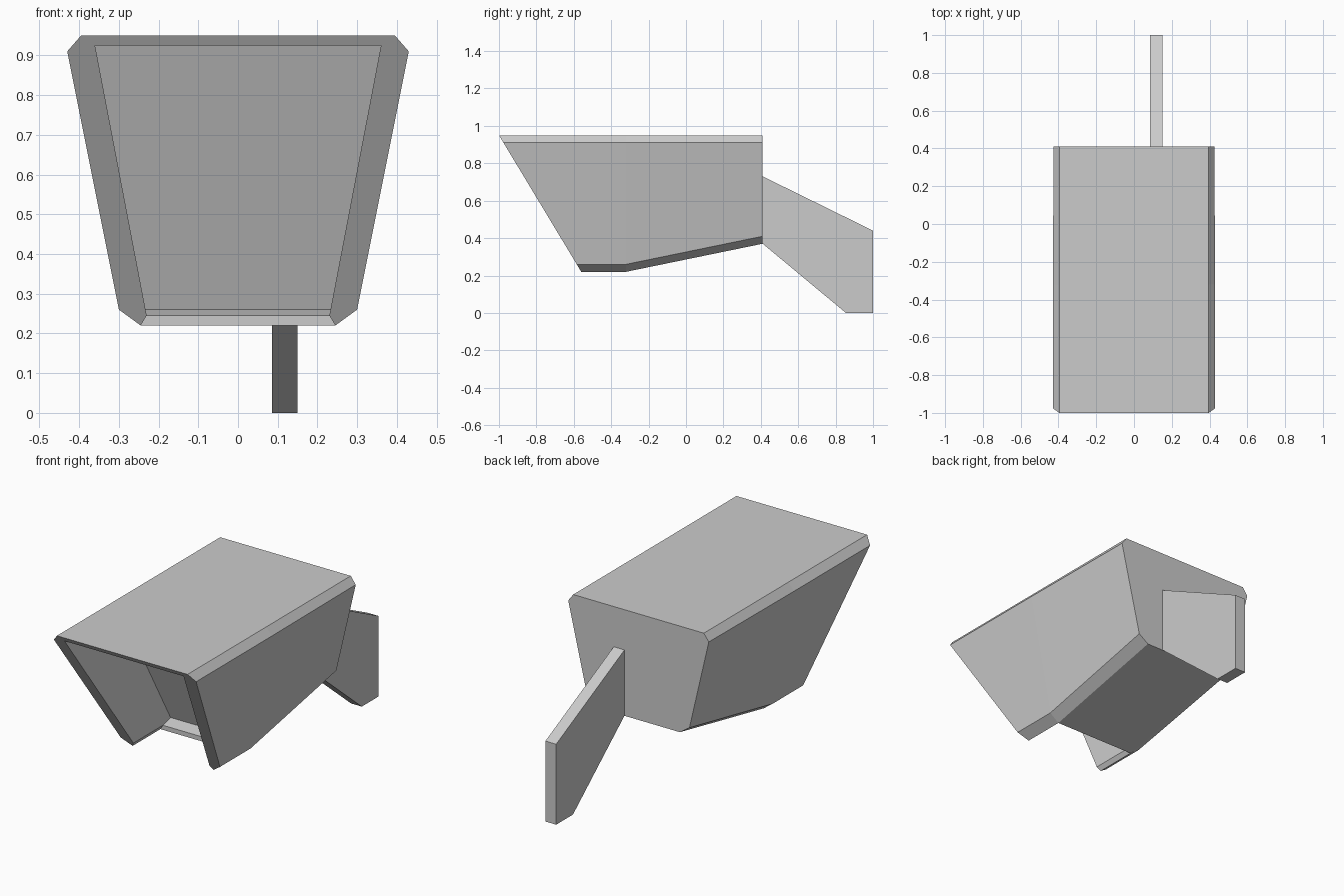
import bpy, bmesh

if "Cube" in bpy.data.objects:
    bpy.data.objects.remove(bpy.data.objects["Cube"])


def finish(name, bm):
    bmesh.ops.recalc_face_normals(bm, faces=bm.faces)
    me = bpy.data.meshes.new(name)
    bm.to_mesh(me)
    bm.free()
    ob = bpy.data.objects.new(name, me)
    bpy.context.collection.objects.link(ob)
    return ob


def front_y(z):
    # slanted plane of the open front
    return -1 + (0.95 - z) * 0.44 / 0.73


def mirrored(half):
    # right half listed top to bottom, closed into a full ring
    return half + [(-x, z) for x, z in reversed(half)]


# Housing: chamfered shell lofted through three sections
bm = bmesh.new()
low = [(0.395, 0.95), (0.43, 0.91), (0.30, 0.26), (0.245, 0.22)]
rear = [(0.395, 0.95), (0.425, 0.91), (0.308, 0.41), (0.25, 0.37)]
F = [bm.verts.new((x, front_y(z), z)) for x, z in mirrored(low)]
M = [bm.verts.new((x, -0.32, z)) for x, z in mirrored(low)]
B = [bm.verts.new((x, 0.41, z)) for x, z in mirrored(rear)]
for i in range(8):
    j = (i + 1) % 8
    if i != 3:  # the floor is cut away ahead of the middle section
        bm.faces.new((F[i], F[j], M[j], M[i]))
    bm.faces.new((M[i], M[j], B[j], B[i]))
bm.faces.new(B)

# Recess: inner walls, sloping rear wall and short floor
inner = mirrored([(0.36, 0.925), (0.23, 0.245)])
f = [bm.verts.new((x, front_y(0.925) if z > 0.5 else front_y(0.245), z)) for x, z in inner]
m = [bm.verts.new((s * 0.23, -0.32, 0.245)) for s in (1, -1)]
c = [bm.verts.new(p) for p in ((0.36, -0.51, 0.925), (0.233, -0.25, 0.26),
                               (-0.233, -0.25, 0.26), (-0.36, -0.51, 0.925))]
bm.faces.new(c)
bm.faces.new((f[0], f[3], c[3], c[0]))
bm.faces.new((m[0], m[1], c[2], c[1]))
bm.faces.new((M[3], M[4], m[1], m[0]))

# Front rim and lower edges of the side walls
bm.faces.new((F[0], F[7], f[3], f[0]))
for o, a, b, mi in (((0, 1, 2, 3), 0, 1, 0), ((7, 6, 5, 4), 3, 2, 1)):
    bm.faces.new([F[k] for k in o] + [f[b], f[a]])
    bm.faces.new((f[a], f[b], m[mi], c[b], c[a]))
    bm.faces.new((F[o[3]], M[o[3]], m[mi], f[b]))
finish("housing", bm)

# Mounting bracket: flat plate behind the housing
bm = bmesh.new()
profile = [(0.41, 0.73), (1, 0.44), (1, 0), (0.855, 0), (0.41, 0.37)]
plate = bm.faces.new([bm.verts.new((0.085, y, z)) for y, z in profile])
ext = bmesh.ops.extrude_face_region(bm, geom=[plate])
bmesh.ops.translate(bm, vec=(0.065, 0, 0),
                    verts=[g for g in ext["geom"] if isinstance(g, bmesh.types.BMVert)])
finish("mounting_bracket", bm)
